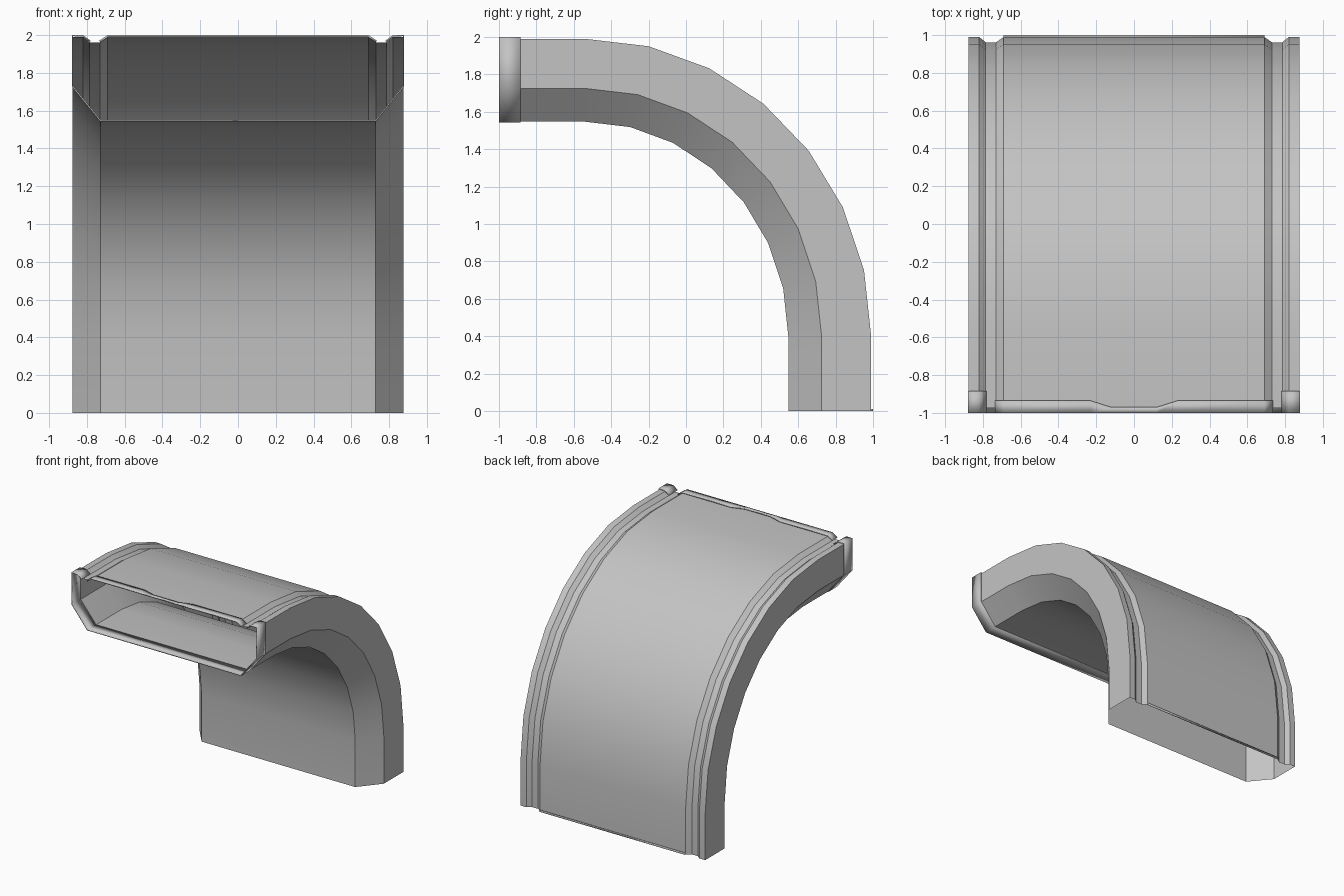
import bpy
import bmesh
from math import sin, cos, pi

cube = bpy.data.objects.get("Cube")
if cube:
    bpy.data.objects.remove(cube)

grey = bpy.data.materials.new("light grey")
grey.use_nodes = True
colour = (0.55, 0.55, 0.55, 1)
grey.diffuse_color = colour
grey.node_tree.nodes["Principled BSDF"].inputs["Base Color"].default_value = colour


def sheet(name, rows, closed=False, thickness=0):
    """Skin a sheet across rows of points."""
    bm = bmesh.new()
    grid = [[bm.verts.new(p) for p in row] for row in rows]
    n = len(rows[0])
    for a, b in zip(grid, grid[1:]):
        for j in range(n if closed else n - 1):
            k = (j + 1) % n
            bm.faces.new((a[j], a[k], b[k], b[j]))
    mesh = bpy.data.meshes.new(name)
    bm.to_mesh(mesh)
    bm.free()
    mesh.materials.append(grey)
    ob = bpy.data.objects.new(name, mesh)
    bpy.context.collection.objects.link(ob)
    if thickness:
        mod = ob.modifiers.new("thickness", "SOLIDIFY")
        mod.thickness = thickness
        mod.offset = -1
    bpy.ops.object.select_all(action="DESELECT")
    ob.select_set(True)
    bpy.context.view_layer.objects.active = ob
    bpy.ops.object.shade_smooth_by_angle(angle=pi / 7)
    return ob


def mirrored(half):
    """Extend a half profile of (x, value, ...) to the -x side."""
    return [(-p[0], *p[1:]) for p in reversed(half)] + half


# Duct cross-section: x and depth below the outer face, with side grooves
section = mirrored([(0.69, 0), (0.73, 0.028), (0.785, 0.028), (0.82, 0),
                    (0.875, 0), (0.875, 0.265), (0.728, 0.443)])

# Sweep the section: straight mouth, quarter bend, straight foot
STEPS = 7
rows = [[(x, -0.975, 1.99 - d) for x, d in section]]
for i in range(STEPS + 1):
    t = i / STEPS * pi / 2
    rows.append([(x, -0.54 + (1.53 - d) * sin(t), 0.4 + (1.59 - d) * cos(t))
                 for x, d in section])
rows.append([(x, 0.99 - d, 0) for x, d in section])
sheet("curved_duct", rows, closed=True)

# Thin collar wrapped round the sides and underside of the mouth
half = [(0.78, 1.97), (0.82, 2), (0.88, 2), (0.88, 1.727), (0.73, 1.543)]
collar = half + [(-x, z) for x, z in reversed(half)]
sheet("mouth_collar", [[(x, y, z) for x, z in collar] for y in (-1, -0.885)],
      thickness=0.008)

# Notched lip along the top of the mouth
lip = mirrored([(0.12, 2, -0.97), (0.23, 2, -0.935),
                (0.69, 2, -0.935), (0.735, 1.97, -0.935)])
sheet("mouth_lip", [[(x, -1, z) for x, z, y in lip],
                    [(x, y, z) for x, z, y in lip]], thickness=0.01)

# Fine lip along the back edge of the foot
sheet("foot_lip", [[(x, 1, z) for x in (-0.69, 0.69)] for z in (0.012, 0)],
      thickness=0.012)
